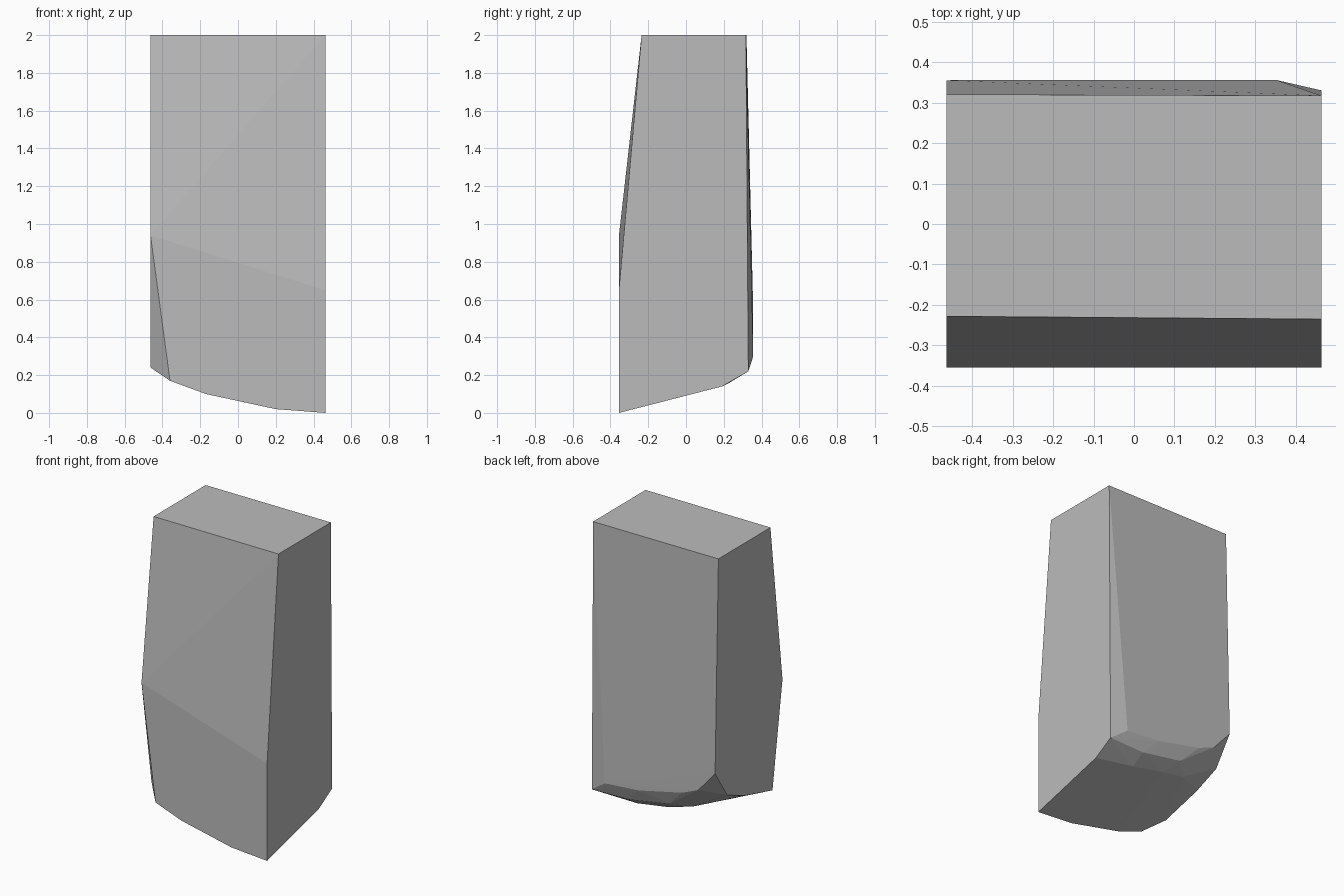
import bpy
import bmesh

# Remove the default object only
default = bpy.data.objects.get("Cube")
if default:
    bpy.data.objects.remove(default, do_unlink=True)


def make_material(name, color):
    material = bpy.data.materials.new(name)
    material.use_nodes = True
    material.diffuse_color = color
    material.node_tree.nodes["Principled BSDF"].inputs["Base Color"].default_value = color
    return material


def hull_object(name, points, material):
    """Wrap a flat-faced convex skin around a set of corner points."""
    bm = bmesh.new()
    for point in points:
        bm.verts.new(point)
    hull = bmesh.ops.convex_hull(bm, input=bm.verts[:])
    unused = {g for g in hull["geom_interior"] + hull["geom_unused"]
              if isinstance(g, bmesh.types.BMVert)}
    bmesh.ops.delete(bm, geom=list(unused), context="VERTS")
    bmesh.ops.recalc_face_normals(bm, faces=bm.faces[:])
    mesh = bpy.data.meshes.new(name)
    bm.to_mesh(mesh)
    bm.free()
    mesh.materials.append(material)
    obj = bpy.data.objects.new(name, mesh)
    bpy.context.collection.objects.link(obj)
    return obj


side = 0.463     # half width
front = -0.355   # front plane
back = 0.356     # rearmost plane

# Flat top, narrower than the body
top = [(-side, -0.228, 2), (side, -0.235, 2), (side, 0.317, 2), (-side, 0.32, 2)]

# Lower front panel with its curved bottom edge
front_edge = [(x, front, z) for x, z in (
    (-side, 0.94), (side, 0.65), (side, 0), (0.2, 0.02), (-0.17, 0.1), (-0.36, 0.17))]

# Bottom edges of the two side walls
right_edge = [(-side, y, z) for y, z in (
    (-0.25, 0.24), (0.04, 0.315), (0.227, 0.39), (0.355, 0.58))]
left_edge = [(side, y, z) for y, z in ((0.19, 0.14), (0.33, 0.22))]

# Bottom edge of the back wall
back_edge = [(x, back, z) for x, z in (
    (0.35, 0.3), (0.1, 0.32), (-0.22, 0.39), (-0.34, 0.44))]

# Chipped, rounded underside near the back
underside = [(0.2, 0.23, 0.16), (-0.03, 0.24, 0.2), (-0.2, 0.22, 0.24),
             (0.2, 0.32, 0.22), (-0.1, 0.32, 0.27)]

stone = make_material("stone grey", (0.5, 0.5, 0.5, 1))
hull_object("stone_block",
            top + front_edge + right_edge + left_edge + back_edge + underside, stone)
